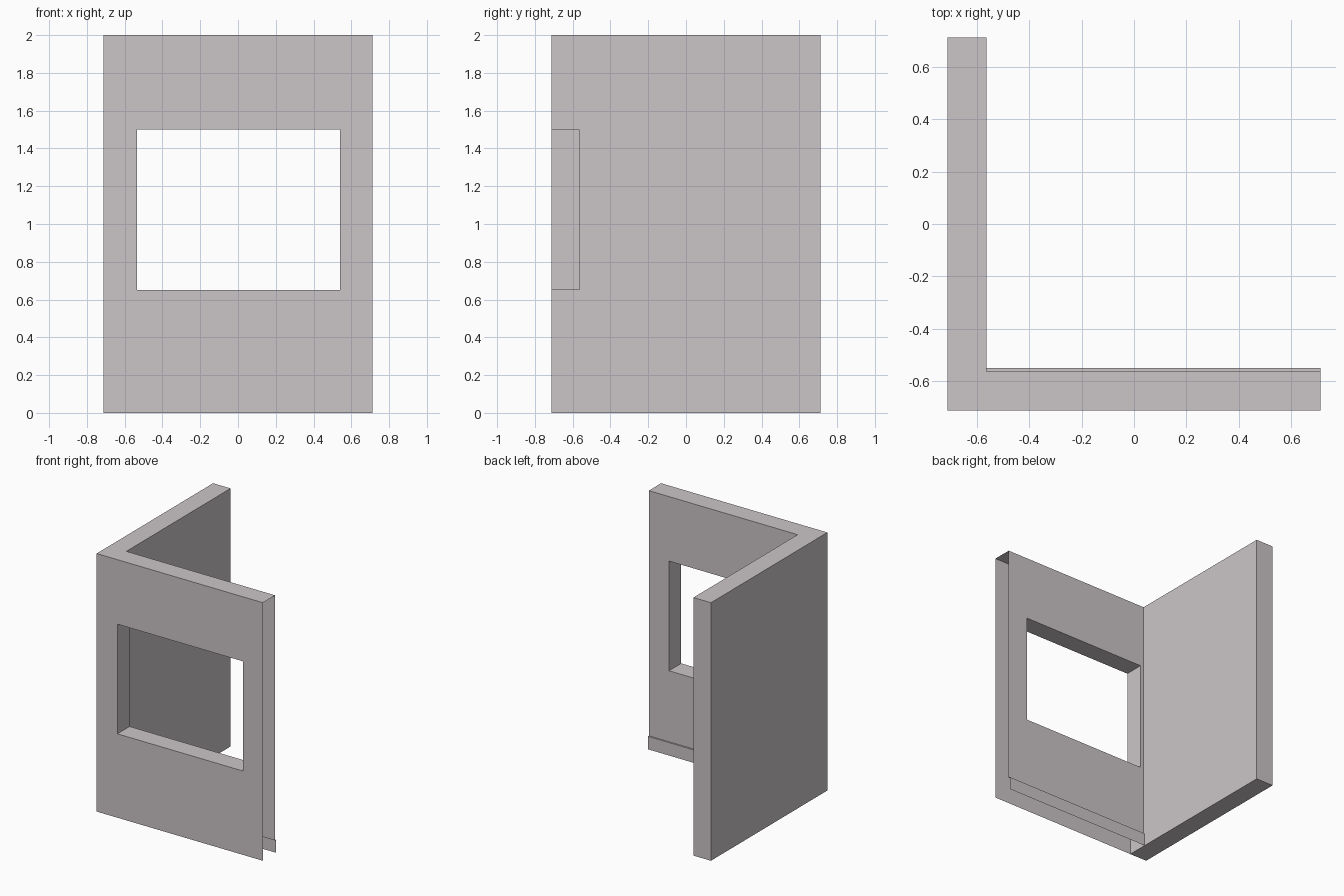
import bpy, bmesh

if "Cube" in bpy.data.objects:
    bpy.data.objects.remove(bpy.data.objects["Cube"])

H = 0.713          # half footprint
IN = -0.563        # inner faces of both walls
TOP = 2.0
SK_Z, SK_Y = 0.10, -0.551              # skirting height and front position
WX0, WX1, WZ0, WZ1 = -0.535, 0.54, 0.65, 1.5   # window opening

plaster = bpy.data.materials.new("warm_grey_plaster")
plaster.diffuse_color = (0.6, 0.56, 0.568, 1)
plaster.use_nodes = True
plaster.node_tree.nodes["Principled BSDF"].inputs["Base Color"].default_value = plaster.diffuse_color


def make(name, quads):
    """Mesh object from a list of quads, with shared corners welded."""
    bm = bmesh.new()
    for q in quads:
        bm.faces.new([bm.verts.new(p) for p in q])
    bmesh.ops.remove_doubles(bm, verts=bm.verts, dist=1e-5)
    me = bpy.data.meshes.new(name)
    bm.to_mesh(me)
    bm.free()
    me.materials.append(plaster)
    ob = bpy.data.objects.new(name, me)
    bpy.context.collection.objects.link(ob)
    return ob


def strip(a, b, x0=IN, x1=H):
    """Quad spanning x0..x1 between two (y, z) points."""
    return [(x0, *a), (x1, *a), (x1, *b), (x0, *b)]


def pierced_panel(y, z0, flip=False):
    """Upright panel around the window opening."""
    xs, zs = (IN, WX0, WX1, H), (z0, WZ0, WZ1, TOP)
    out = []
    for i in range(3):
        for k in range(3):
            if i == k == 1:
                continue
            q = strip((y, zs[k]), (y, zs[k + 1]), xs[i], xs[i + 1])
            out.append(q[::-1] if flip else q)
    return out


# Left wall: a closed slab running the full depth
bm = bmesh.new()
bmesh.ops.create_cube(bm, size=1)
for v in bm.verts:
    v.co.x = IN if v.co.x > 0 else -H
    v.co.y = H if v.co.y > 0 else -H
    v.co.z = TOP if v.co.z > 0 else 0
me = bpy.data.meshes.new("left_wall")
bm.to_mesh(me)
bm.free()
me.materials.append(plaster)
bpy.context.collection.objects.link(bpy.data.objects.new("left_wall", me))

# Front wall: hollow shell, open at the right end and underneath
quads = pierced_panel(-H, 0) + pierced_panel(IN, SK_Z, flip=True)
for i in (0, 1, 2):   # top edge
    xs = (IN, WX0, WX1, H)
    quads.append(strip((-H, TOP), (IN, TOP), xs[i], xs[i + 1]))
# Window reveals
quads.append(strip((-H, WZ0), (IN, WZ0), WX0, WX1))
quads.append(strip((-H, WZ1), (IN, WZ1), WX0, WX1)[::-1])
for x, flip in ((WX0, False), (WX1, True)):
    q = [(x, -H, WZ0), (x, IN, WZ0), (x, IN, WZ1), (x, -H, WZ1)]
    quads.append(q[::-1] if flip else q)
make("front_wall", quads)

# Skirting board: small ledge and face along the inside of the front wall
make("skirting_board", [
    strip((IN, SK_Z), (SK_Y, SK_Z)),
    strip((SK_Y, SK_Z), (SK_Y, 0)),
])
